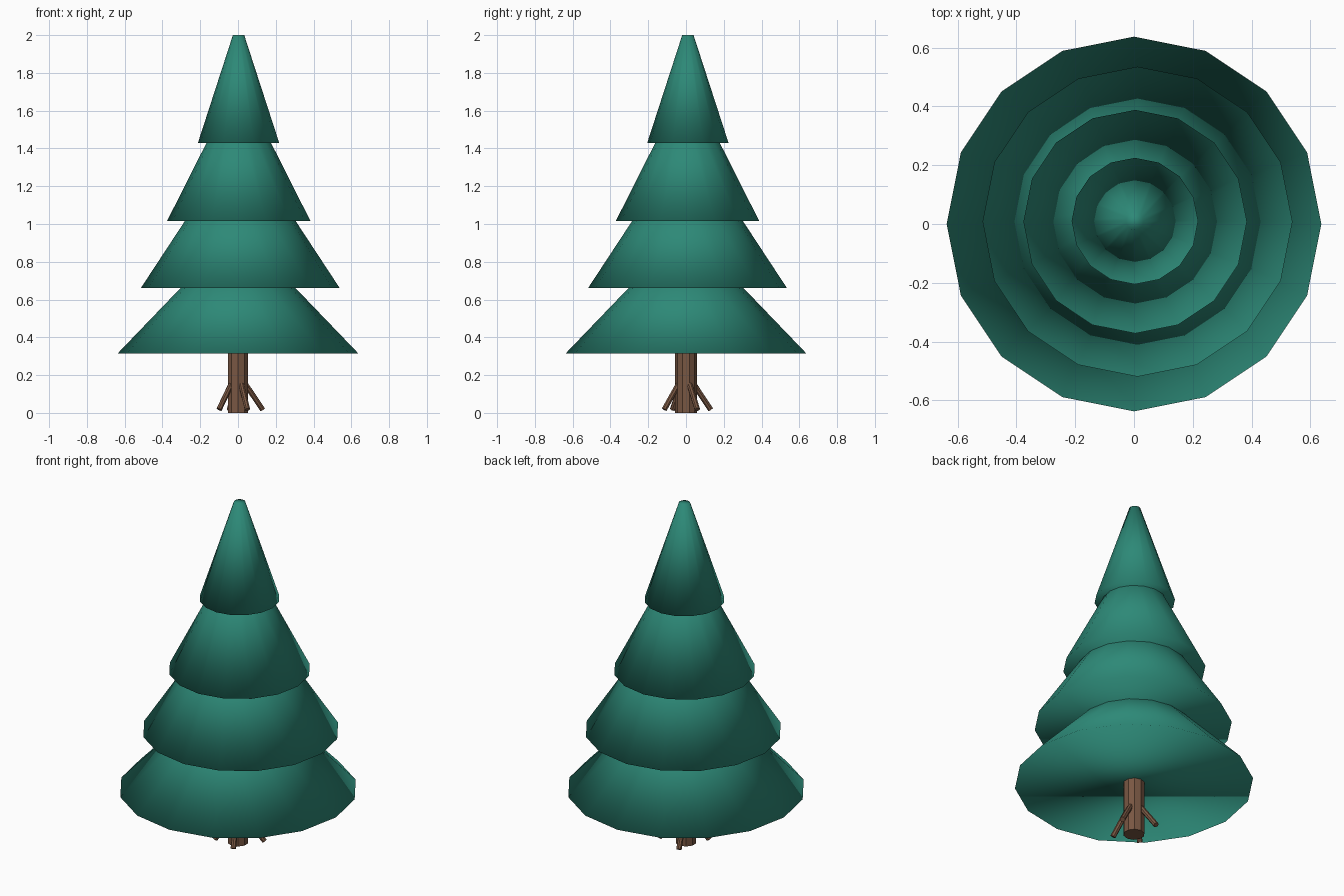
import bpy
import math
from mathutils import Vector

if "Cube" in bpy.data.objects:
    bpy.data.objects.remove(bpy.data.objects["Cube"])


def material(name, color):
    mat = bpy.data.materials.new(name)
    mat.diffuse_color = (*color, 1)
    mat.use_nodes = True
    mat.node_tree.nodes["Principled BSDF"].inputs["Base Color"].default_value = mat.diffuse_color
    return mat


GREEN = material("needles", (0.026, 0.25, 0.185))
BROWN = material("bark", (0.19, 0.095, 0.055))


def cone(name, start, end, r1, r2, sides, mat, smooth=False):
    """Truncated cone running from start to end."""
    a, b = Vector(start), Vector(end)
    axis = b - a
    bpy.ops.mesh.primitive_cone_add(vertices=sides, radius1=r1, radius2=r2,
                                    depth=axis.length, location=(a + b) / 2)
    obj = bpy.context.object
    obj.name = name
    obj.rotation_euler = axis.to_track_quat('Z', 'Y').to_euler() if axis.xy.length > 1e-6 else (0, 0, 0)
    obj.data.materials.append(mat)
    for p in obj.data.polygons:
        p.use_smooth = smooth
    return obj


# Foliage tiers: x, y, bottom z, bottom radius, top z, top radius
TIERS = [
    (0.000, 0.000, 0.315, 0.637, 0.78, 0.19),
    (0.012, 0.008, 0.660, 0.527, 1.15, 0.205),
    (0.004, 0.008, 1.015, 0.380, 1.56, 0.105),
    (0.003, 0.010, 1.430, 0.215, 2.00, 0.030),
]
for i, (x, y, z1, r1, z2, r2) in enumerate(TIERS, 1):
    cone(f"foliage_tier_{i}", (x, y, z1), (x, y, z2), r1, r2, 16, GREEN, True)

# Trunk
cone("trunk", (0, 0, 0), (0, 0, 0.40), 0.057, 0.057, 10, BROWN)

# Splayed roots leaning against the trunk
ROOTS = [(-0.10, -0.07), (0.05, -0.115), (0.13, 0.06), (-0.045, 0.13)]
for i, (x, y) in enumerate(ROOTS, 1):
    inner = Vector((x, y)).normalized() * 0.045
    cone(f"root_{i}", (x, y, 0.018), (inner.x, inner.y, 0.15), 0.015, 0.015, 8, BROWN)
